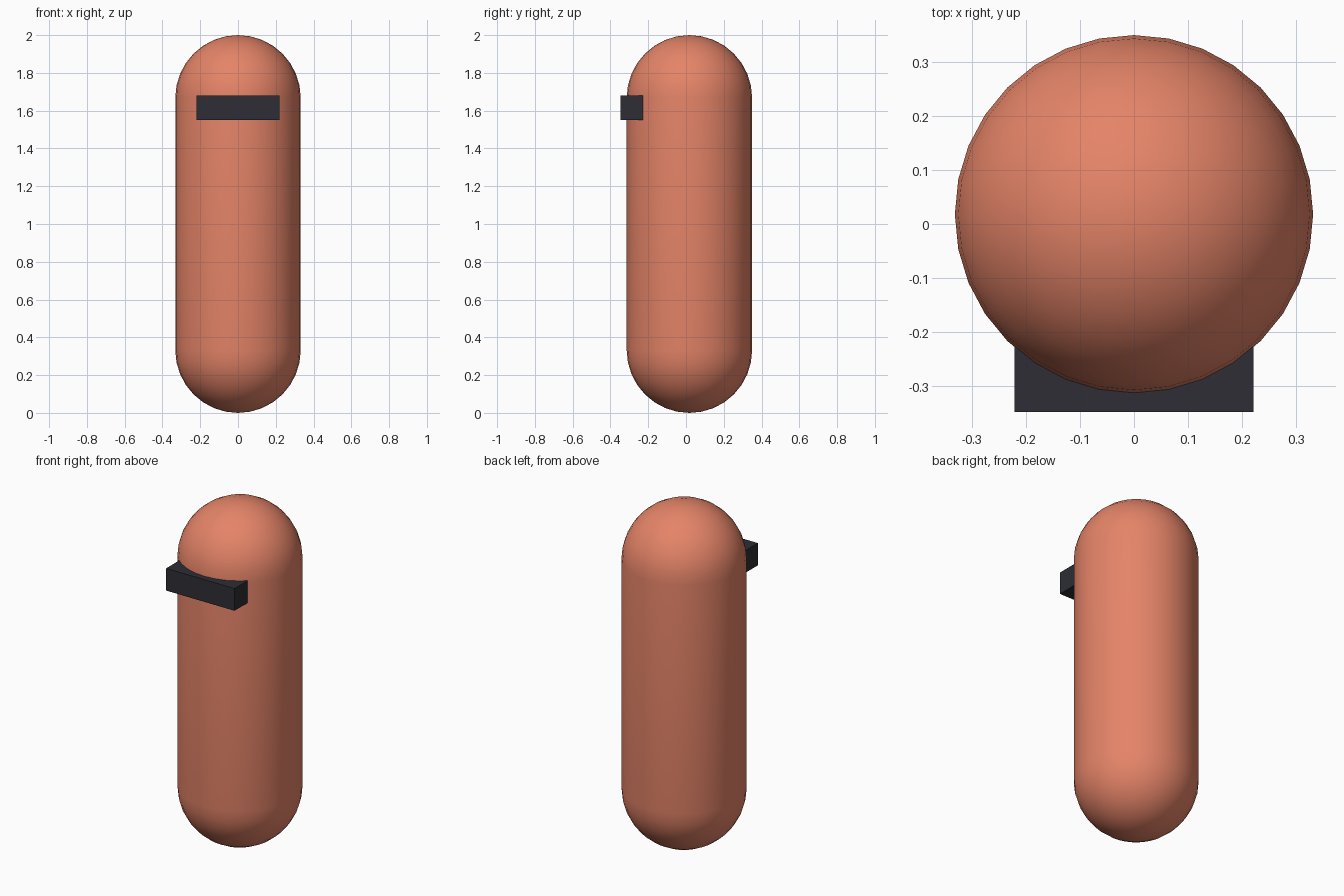
import bpy, bmesh
from math import sin, cos, pi
from mathutils import Vector

if "Cube" in bpy.data.objects:
    bpy.data.objects.remove(bpy.data.objects["Cube"])

R, HEIGHT, SEGS, RINGS, CY = 0.332, 2.0, 32, 8, 0.018


def material(name, rgb):
    m = bpy.data.materials.new(name)
    m.diffuse_color = (*rgb, 1)
    m.use_nodes = True
    m.node_tree.nodes["Principled BSDF"].inputs["Base Color"].default_value = m.diffuse_color
    return m


def finish(bm, name, mat):
    bmesh.ops.recalc_face_normals(bm, faces=bm.faces)
    mesh = bpy.data.meshes.new(name)
    bm.to_mesh(mesh)
    bm.free()
    mesh.materials.append(mat)
    obj = bpy.data.objects.new(name, mesh)
    bpy.context.collection.objects.link(obj)
    return obj


# Capsule body: half-outline of two quarter arcs, spun around z
bm = bmesh.new()
outline = []
for centre, start in ((R, -pi / 2), (HEIGHT - R, 0)):
    for i in range(RINGS + 1):
        a = start + i * pi / 2 / RINGS
        outline.append(bm.verts.new((R * cos(a), CY, centre + R * sin(a))))
edges = [bm.edges.new(pair) for pair in zip(outline, outline[1:])]
bmesh.ops.spin(bm, geom=outline + edges, cent=(0, CY, 0), axis=(0, 0, 1),
               angle=2 * pi, steps=SEGS)
bmesh.ops.remove_doubles(bm, verts=bm.verts, dist=1e-4)
body = finish(bm, "body", material("coral", (0.78, 0.23, 0.138)))
for p in body.data.polygons:
    p.use_smooth = True

# Visor: box partly sunk into the front of the head
lo, hi = Vector((-0.221, -0.348, 1.55)), Vector((0.221, -0.17, 1.68))
bm = bmesh.new()
bmesh.ops.create_cube(bm, size=1)
bmesh.ops.scale(bm, vec=hi - lo, verts=bm.verts)
bmesh.ops.translate(bm, vec=(lo + hi) / 2, verts=bm.verts)
finish(bm, "visor", material("charcoal", (0.026, 0.027, 0.035)))
